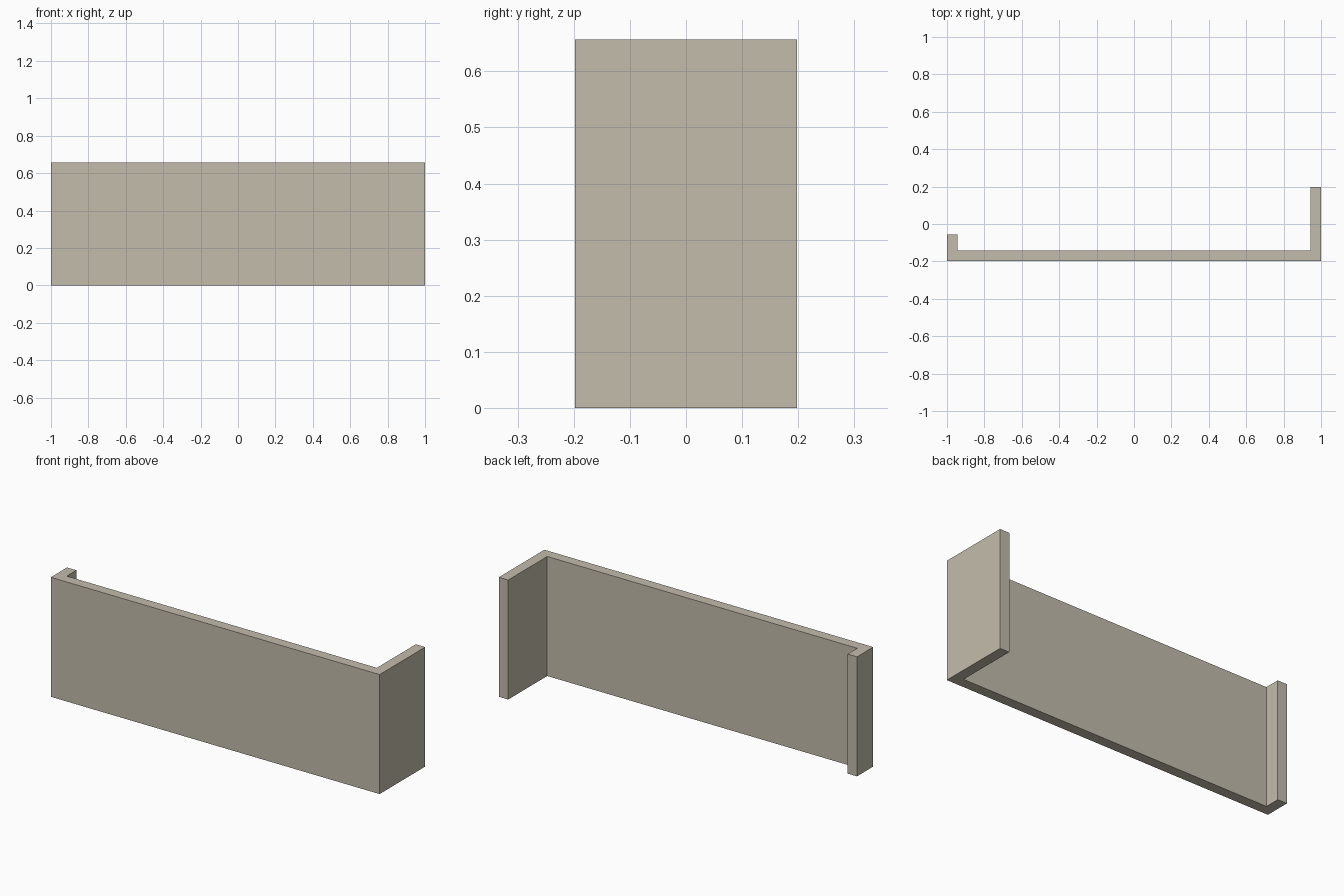
import bpy
import bmesh

if "Cube" in bpy.data.objects:
    bpy.data.objects.remove(bpy.data.objects["Cube"])

HEIGHT = 0.657
T = 0.057          # wall thickness
FRONT, BACK = -0.198, 0.198
SHORT_END = -0.057

# Plan outline of the wall with a short left return and a long right return
outline = [
    (-1, FRONT), (1, FRONT), (1, BACK), (1 - T, BACK),
    (1 - T, FRONT + T), (-1 + T, FRONT + T),
    (-1 + T, SHORT_END), (-1, SHORT_END),
]

# Extrude the outline upward
bm = bmesh.new()
base = bm.faces.new([bm.verts.new((x, y, 0)) for x, y in outline])
top = bmesh.ops.extrude_face_region(bm, geom=[base], use_keep_orig=True)
verts = [g for g in top["geom"] if isinstance(g, bmesh.types.BMVert)]
bmesh.ops.translate(bm, verts=verts, vec=(0, 0, HEIGHT))
bmesh.ops.recalc_face_normals(bm, faces=bm.faces)

mesh = bpy.data.meshes.new("wall_panel")
bm.to_mesh(mesh)
bm.free()
wall = bpy.data.objects.new("wall_panel", mesh)
bpy.context.collection.objects.link(wall)

# Plain beige finish
beige = bpy.data.materials.new("warm beige")
beige.diffuse_color = (0.553, 0.503, 0.413, 1)
beige.use_nodes = True
beige.node_tree.nodes["Principled BSDF"].inputs["Base Color"].default_value = beige.diffuse_color
mesh.materials.append(beige)
